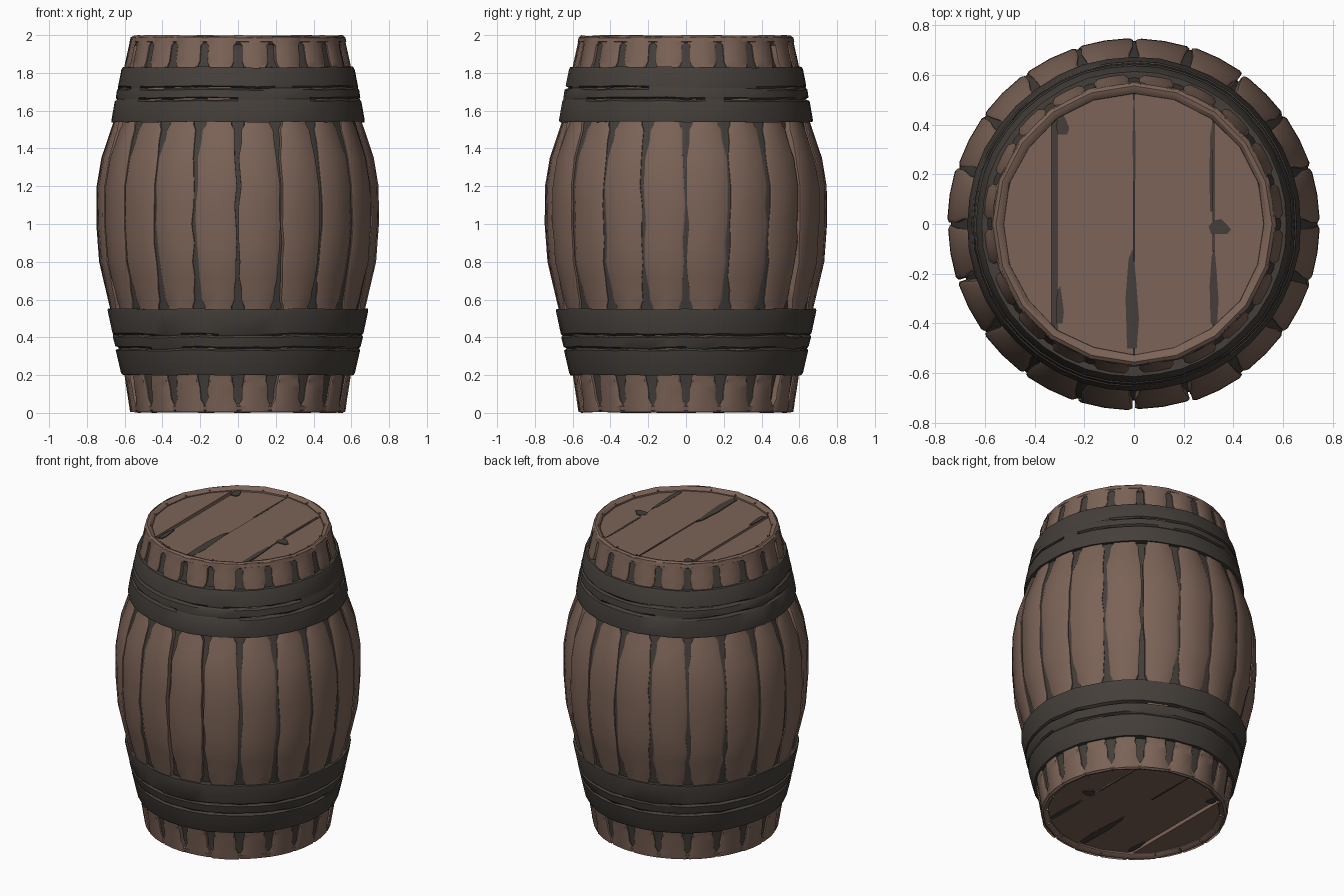
import bpy, bmesh, random
from math import sin, cos, pi, sqrt, radians

random.seed(4)
if "Cube" in bpy.data.objects:
    bpy.data.objects.remove(bpy.data.objects["Cube"])

STAVES = 20
STEP = 2 * pi / STAVES
OUTLINE = [(0, .57), (.2, .602), (.55, .677), (.8, .735), (1, .75), (1.2, .748),
           (1.35, .723), (1.54, .66), (1.83, .603), (2, .565)]
BAND_EDGES = (.2, .55, 1.54, 1.83)


def material(name, colour):
    m = bpy.data.materials.new(name)
    m.use_nodes = True
    m.diffuse_color = (*colour, 1)
    bsdf = m.node_tree.nodes["Principled BSDF"]
    bsdf.inputs["Base Color"].default_value = (*colour, 1)
    bsdf.inputs["Roughness"].default_value = .8
    return m


WOOD = material("brown wood", (.2, .125, .095))
DARK = material("dark iron", (.058, .049, .042))


def finish(bm, name, mat, angle=30):
    bmesh.ops.recalc_face_normals(bm, faces=bm.faces)
    mesh = bpy.data.meshes.new(name)
    bm.to_mesh(mesh)
    bm.free()
    mesh.materials.append(mat)
    ob = bpy.data.objects.new(name, mesh)
    bpy.context.collection.objects.link(ob)
    bpy.ops.object.select_all(action='DESELECT')
    ob.select_set(True)
    bpy.context.view_layer.objects.active = ob
    bpy.ops.object.shade_smooth_by_angle(angle=radians(angle))
    return ob


def radius(z):
    for (z0, r0), (z1, r1) in zip(OUTLINE, OUTLINE[1:]):
        if z <= z1:
            return r0 + (r1 - r0) * (z - z0) / (z1 - z0)
    return OUTLINE[-1][1]


def skin(bm, rows, closed=False):
    """Join rows of points into a sheet of quads."""
    grid = [[bm.verts.new(p) for p in row] for row in rows]
    for a, b in zip(grid, grid[1:]):
        n = len(a)
        for i in range(n if closed else n - 1):
            bm.faces.new((a[i], a[(i + 1) % n], b[(i + 1) % n], b[i]))


def polar(r, a, z):
    return (r * cos(a), r * sin(a), z)


# Dark core showing through the seams, cut deeper at some of them
depths = [random.choice((.012, .014, .04)) for _ in range(STAVES)]
heights = [.01, .1, .2, .55, .68, .8, 1, 1.2, 1.35, 1.54, 1.83, 1.9, 1.98]
bm = bmesh.new()
skin(bm, [[polar(radius(z) - (depths[i // 2] if i % 2 == 0 else .022), i * STEP / 2, z)
           for i in range(STAVES * 2)] for z in heights], closed=True)
finish(bm, "seam_core", DARK)


# Staves: curved boards whose corners round off next to the bands
def seam_gap(z, wander):
    near = min(abs(z - e) for e in BAND_EDGES)
    if z < .2 or z > 1.83:
        return .003 if near > .13 else .022 if near > .03 else .03
    return wander if near > .12 else .02 if near > .04 else .034


rows_z = [.005, .04, .075, .13, .17, .2, .55, .565, .595, .65, .72, .8, .9, 1, 1.1, 1.2,
          1.35, 1.44, 1.5, 1.525, 1.54, 1.83, 1.86, 1.9, 1.945, 1.965, 1.99]
edge_gap = [[seam_gap(z, random.choice((.004, .006, .01, .017))) for z in rows_z]
            for _ in range(STAVES * 2)]
bm = bmesh.new()
for s in range(STAVES):
    shift = random.uniform(-.006, .002)
    rows = []
    for k, z in enumerate(rows_z):
        r = radius(z) + shift
        a0 = s * STEP + edge_gap[2 * s][k] / r
        a1 = (s + 1) * STEP - edge_gap[2 * s + 1][k] / r
        bevel = .012
        row = [polar(r - .045, a0, z), polar(r - .006, a0, z)]
        row += [polar(r, a0 + (a1 - a0) * t, z) for t in (bevel / .2, .5, 1 - bevel / .2)]
        row += [polar(r - .006, a1, z), polar(r - .045, a1, z)]
        rows.append(row)
    skin(bm, rows)
finish(bm, "staves", WOOD, 40)


# Iron bands with a worn, cracked crease around the middle
def band(name, bottom, top, creases):
    n = STAVES * 2
    out = .014
    rings = [(bottom, -.03), (bottom, out - .004), (bottom + .012, out)]
    for c in creases:
        rings += [(c - .01, out + .002), (c, None), (c + .01, out)]
    rings += [(top - .012, out), (top, out - .004), (top, -.03)]
    wobble = [random.uniform(-.004, .004) for _ in range(n)]
    rows = []
    for z, off in rings:
        row = []
        for i in range(n):
            a = i * STEP / 2
            chip = random.choice((.012, .008, -.004, -.018))
            o = chip if off is None else off
            lift = wobble[i] * (1.5 if off is None else 1)
            row.append(polar(radius(z) + o + wobble[i] * .5, a, z + lift))
        rows.append(row)
    bm = bmesh.new()
    skin(bm, rows, closed=True)
    finish(bm, name, DARK)


band("lower_band", .2, .55, (.34, .41))
band("upper_band", 1.54, 1.83, (1.66, 1.72))


# Rims closing the stave ends, and the recessed boards inside them
def board(bm, x0, x1, r, z0, z1):
    def arc(sign):
        xs = [x0 + (x1 - x0) * t / 6 for t in range(7)]
        return [(x, sign * sqrt(max(r * r - x * x, .0004))) for x in xs]
    pts = arc(-1) + arc(1)[::-1]
    face = bm.faces.new([bm.verts.new((x, y, z0)) for x, y in pts])
    ext = bmesh.ops.extrude_face_region(bm, geom=[face])
    for v in ext["geom"]:
        if isinstance(v, bmesh.types.BMVert):
            v.co.z = z1


def end_cap(prefix, level):
    # level maps a depth below the end face to a height
    bm = bmesh.new()
    profile = [(.525, .06), (.528, .02), (.54, .004), (.555, 0), (.569, .014), (.574, .034),
               (.55, .05)]
    dips = [random.uniform(0, .006) for _ in range(STAVES)]
    skin(bm, [[polar(r - dips[i] * (r < .53), i * STEP, level(d + dips[i] * (d < .01) * (i % 3 > 0)))
               for i in range(STAVES)] for r, d in profile], closed=True)
    finish(bm, prefix + "_rim", WOOD)

    bm = bmesh.new()
    board(bm, -.545, .545, .545, level(.075), level(.05))
    finish(bm, prefix + "_backing", DARK)

    bm = bmesh.new()
    cuts = (-.528, -.32, 0, .32, .528)
    gaps = (0, .011, .002, .002, 0)
    for i in range(4):
        drop = .026 + .004 * (i % 2)
        board(bm, cuts[i] + gaps[i], cuts[i + 1] - gaps[i + 1], .528, level(.06), level(drop))
    finish(bm, prefix + "_boards", WOOD)

    # Painted dark seams, as thin tapering plates
    bm = bmesh.new()
    for x, y0, y1, w in ((-.01, -.5, -.1, .03), (.32, -.4, -.1, .02), (.31, .05, .4, .008),
                         (0, .17, .52, .007), (-.3, -.4, -.25, .018), (-.29, .36, .44, .03),
                         (.34, -.04, .02, .05)):
        outline = [(-.6, 0), (.7, 0), (1, .3), (.6, .7), (.2, 1), (-.4, .9), (-.8, .5)]
        ring = [(x + w * u, y0 + (y1 - y0) * v) for u, v in outline]
        face = bm.faces.new([bm.verts.new((px, py, level(.03))) for px, py in ring])
        ext = bmesh.ops.extrude_face_region(bm, geom=[face])
        for v in ext["geom"]:
            if isinstance(v, bmesh.types.BMVert):
                v.co.z = level(.0245)
    finish(bm, prefix + "_seams", DARK)


end_cap("top", lambda d: 2 - d)
end_cap("bottom", lambda d: d)
